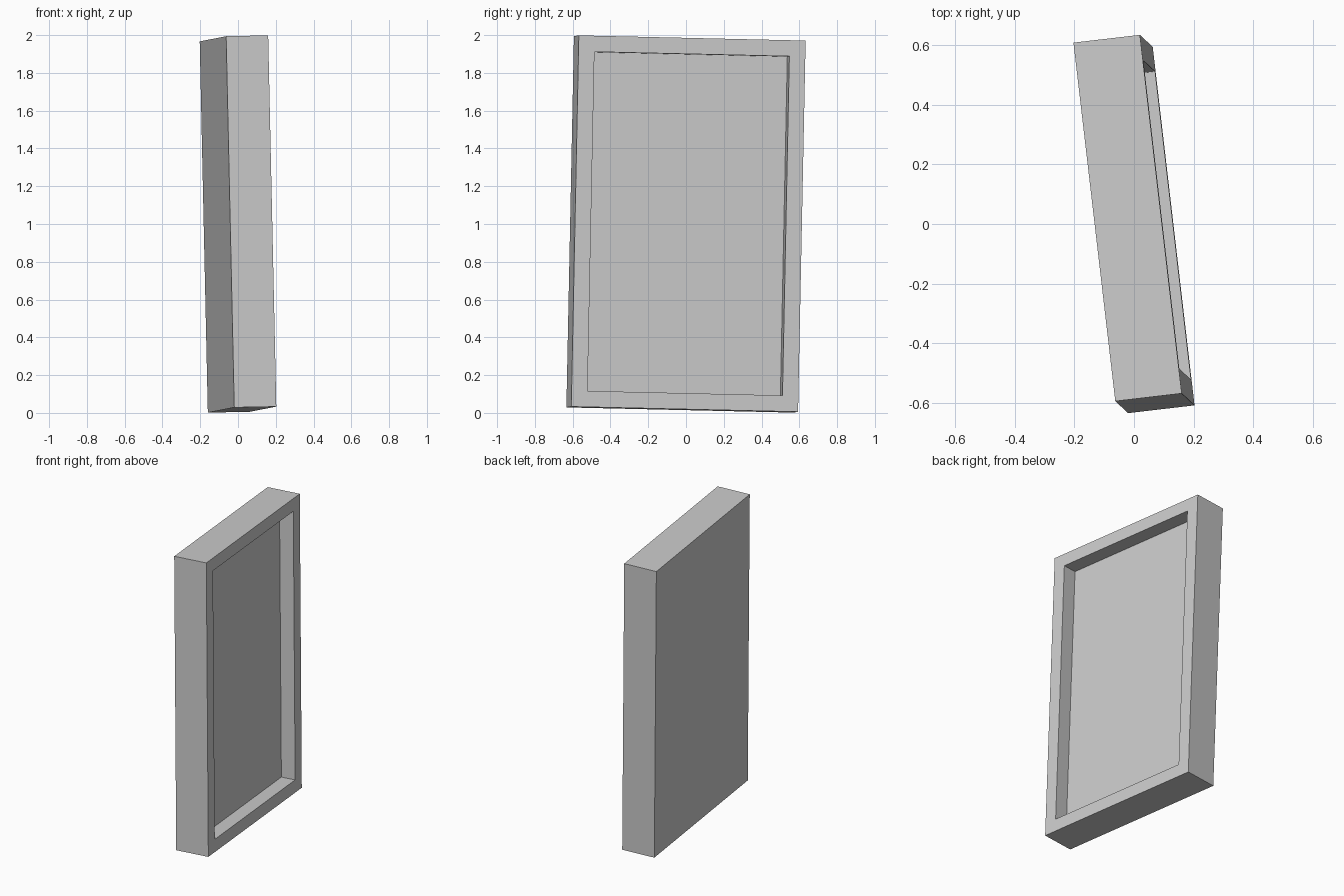
import bpy, bmesh
from mathutils import Matrix, Vector

# Remove the default cube
if "Cube" in bpy.data.objects:
    bpy.data.objects.remove(bpy.data.objects["Cube"], do_unlink=True)

THICK, DEPTH, HEIGHT = 0.224, 1.209, 1.966   # panel size
BORDER, RECESS = 0.12, 0.096                 # rim width and recess depth

# Single grey
GREY = (0.6, 0.6, 0.6, 1.0)
mat = bpy.data.materials.new("plain grey")
mat.use_nodes = True
mat.diffuse_color = GREY
mat.node_tree.nodes["Principled BSDF"].inputs["Base Color"].default_value = GREY

# Slab with a framed recess in its right face
bm = bmesh.new()
bmesh.ops.create_cube(bm, size=1, matrix=Matrix.Diagonal((THICK, DEPTH, HEIGHT, 1)))
bm.normal_update()
face = max(bm.faces, key=lambda f: f.normal.x)
bmesh.ops.inset_region(bm, faces=[face], thickness=BORDER)
floor = bmesh.ops.extrude_face_region(bm, geom=[face])
verts = [g for g in floor["geom"] if isinstance(g, bmesh.types.BMVert)]
bmesh.ops.translate(bm, verts=verts, vec=(-RECESS, 0, 0))
if face.is_valid:
    bmesh.ops.delete(bm, geom=[face], context="FACES_ONLY")
bmesh.ops.recalc_face_normals(bm, faces=bm.faces)

# Lean the slab along its tilted axes
up = Vector((-0.043, 0.04, 1.965)).normalized()
across = Vector((0.222, 0.026, 0.0043))
across = (across - up * across.dot(up)).normalized()
along = up.cross(across)
tilt = Matrix((across, along, up)).transposed().to_4x4()
bm.transform(Matrix.Translation((0, 0, 1)) @ tilt)

mesh = bpy.data.meshes.new("recessed_panel")
bm.to_mesh(mesh)
bm.free()
mesh.materials.append(mat)
bpy.context.collection.objects.link(bpy.data.objects.new("recessed_panel", mesh))
